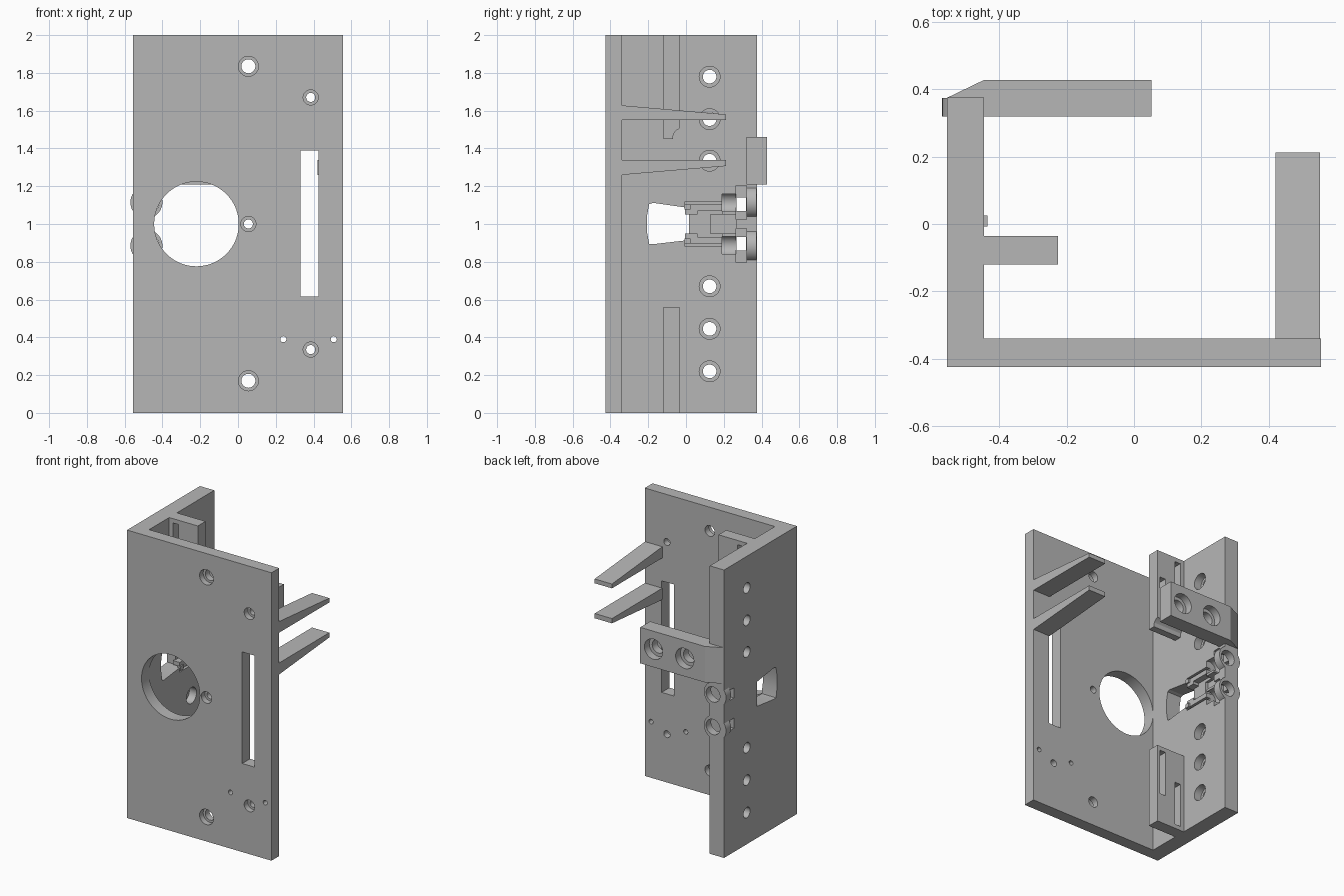
import bpy, bmesh, math
from mathutils import Matrix, Vector

if "Cube" in bpy.data.objects:
    bpy.data.objects.remove(bpy.data.objects["Cube"])

grey = bpy.data.materials.new("plain grey")
grey.diffuse_color = (0.47, 0.47, 0.47, 1)
grey.use_nodes = True
grey.node_tree.nodes["Principled BSDF"].inputs["Base Color"].default_value = grey.diffuse_color


def new_object(name, bm):
    bmesh.ops.recalc_face_normals(bm, faces=bm.faces)
    mesh = bpy.data.meshes.new(name)
    bm.to_mesh(mesh)
    bm.free()
    ob = bpy.data.objects.new(name, mesh)
    bpy.context.collection.objects.link(ob)
    mesh.materials.append(grey)
    return ob


def prism(name, pts, axis, a, b):
    """Extrude a 2D outline along an axis from a to b."""
    put = {'x': lambda p, t: (t, p[0], p[1]),
           'y': lambda p, t: (p[0], t, p[1]),
           'z': lambda p, t: (p[0], p[1], t)}[axis]
    bm = bmesh.new()
    lo = [bm.verts.new(put(p, a)) for p in pts]
    hi = [bm.verts.new(put(p, b)) for p in pts]
    bm.faces.new(lo)
    bm.faces.new(hi)
    n = len(pts)
    for i in range(n):
        j = (i + 1) % n
        bm.faces.new((lo[i], lo[j], hi[j], hi[i]))
    return new_object(name, bm)


def box(name, x0, x1, y0, y1, z0, z1):
    return prism(name, [(x0, y0), (x1, y0), (x1, y1), (x0, y1)], 'z', z0, z1)


def rod(name, axis, u, v, r, a, b, n=40):
    pts = [(u + r * math.cos(2 * math.pi * i / n),
            v + r * math.sin(2 * math.pi * i / n)) for i in range(n)]
    return prism(name, pts, axis, a, b)


def cut(ob, cutter, op='DIFFERENCE'):
    mod = ob.modifiers.new("cut", 'BOOLEAN')
    mod.operation = op
    mod.solver = 'EXACT'
    mod.object = cutter
    bpy.context.view_layer.update()
    dg = bpy.context.evaluated_depsgraph_get()
    mesh = bpy.data.meshes.new_from_object(ob.evaluated_get(dg))
    ob.modifiers.clear()
    ob.data = mesh
    bpy.data.objects.remove(cutter)


# L-shaped shell: front plate and left wall
shell = prism("front_plate_and_wall",
              [(-.555, -.425), (.555, -.425), (.555, -.34), (-.445, -.34),
               (-.445, .375), (-.555, .375)], 'z', 0, 2)

# rounded screw bosses at the rear of the wall
for z in (.885, 1.115):
    cut(shell, rod("boss", 'y', -.485, z, .085, .32, .3745), 'UNION')

# large round opening and long slot in the front plate
cut(shell, rod("opening", 'y', -.22, 1, .224, -.5, -.3, 72))
cut(shell, box("slot", .33, .425, -.5, -.3, .615, 1.39))

# counterbored and plain holes in the front plate
for x, z, big, small in ((.055, 1.835, .053, .037), (.055, .17, .053, .037),
                         (.055, 1, .04, .024), (.385, 1.67, .04, .024),
                         (.385, .335, .04, .024)):
    cut(shell, rod("bore", 'y', x, z, big, -.5, -.385))
    cut(shell, rod("hole", 'y', x, z, small, -.5, -.3))
for x in (.24, .507):
    cut(shell, rod("pin_hole", 'y', x, .39, .016, -.5, -.3, 24))

# counterbored holes along the wall, wide side inward
for z in (.22, .445, .67, 1.335, 1.555, 1.78):
    cut(shell, rod("bore", 'x', .125, z, .055, -.5, -.4))
    cut(shell, rod("hole", 'x', .125, z, .036, -.6, -.4))

# tapered window and shallow latch channel in the wall
cut(shell, prism("window", [(-.195, .895), (-.175, .893), (.015, .915),
                            (.015, 1.085), (-.175, 1.112), (-.195, 1.105),
                            (-.207, 1.04), (-.207, .96)], 'x', -.6, -.4))
cut(shell, box("channel", -.49, -.4, .01, .19, .93, 1.07))
cut(shell, box("inner_channel", -.51, -.4, .13, .265, .95, 1.05))
for s in (-1, 1):
    z = 1 + s * .11
    cut(shell, box("rail_groove", -.475, -.4, -.005, .19, z - .008, z + .008))
    # screw channel, nut pocket and nut window
    cut(shell, rod("screw_hole", 'y', -.47, 1 + s * .113, .053, .19, .5))
    cut(shell, box("pocket", -.525, -.38, .265, .3199,
                   1 + s * .113 - .09, 1 + s * .113 + .09))
    cut(shell, box("nut_window", -.6, -.4, .267, .318,
                   1 + s * .105 - .035, 1 + s * .105 + .035))
    # latch clips beside the window
    box("latch_clip", -.495, -.445, -.005, .06, 1 + s * .065 - .014, 1 + s * .065 + .014)
    box("latch_tooth", -.46, -.435, -.008, .025, 1 + s * .09 - .014, 1 + s * .09 + .014)

# slotted ledges on the inside of the wall
lower = box("lower_ledge", -.445, -.225, -.12, -.035, 0, .56)
upper = prism("upper_ledge", [(-.12, 1.45), (-.07, 1.45), (-.066, 1.478),
                              (-.052, 1.495), (-.035, 1.505), (-.035, 2),
                              (-.12, 2)], 'x', -.445, -.225)
for ob, x, z0, z1 in ((lower, -.27, .21, .53), (lower, -.395, .03, .34),
                      (upper, -.27, 1.53, 1.81), (upper, -.395, 1.68, 1.97)):
    cut(ob, box("slot", x - .022, x + .022, -.2, 0, z0, z1))

# rear bracket with two stepped holes
bracket = prism("rear_bracket", [(-.555, .375), (-.445, .375), (-.445, .32),
                                 (.052, .32), (.052, .428), (-.445, .428)],
                'z', 1.21, 1.46)
for x in (-.05, -.29):
    cut(bracket, rod("bore", 'y', x, 1.335, .07, .375, .5))
    cut(bracket, rod("hole", 'y', x, 1.335, .047, .2, .5))

# tapered arms behind the front plate
prism("upper_arm", [(-.34, 1.55), (.213, 1.55), (.213, 1.58), (-.34, 1.628)],
      'x', .42, .553)
prism("lower_arm", [(-.34, 1.26), (.213, 1.307), (.213, 1.34), (-.34, 1.34)],
      'x', .42, .553)

# smooth round walls, keep edges sharp
bpy.ops.object.select_all(action='SELECT')
bpy.context.view_layer.objects.active = shell
bpy.ops.object.shade_smooth_by_angle(angle=math.radians(25))
